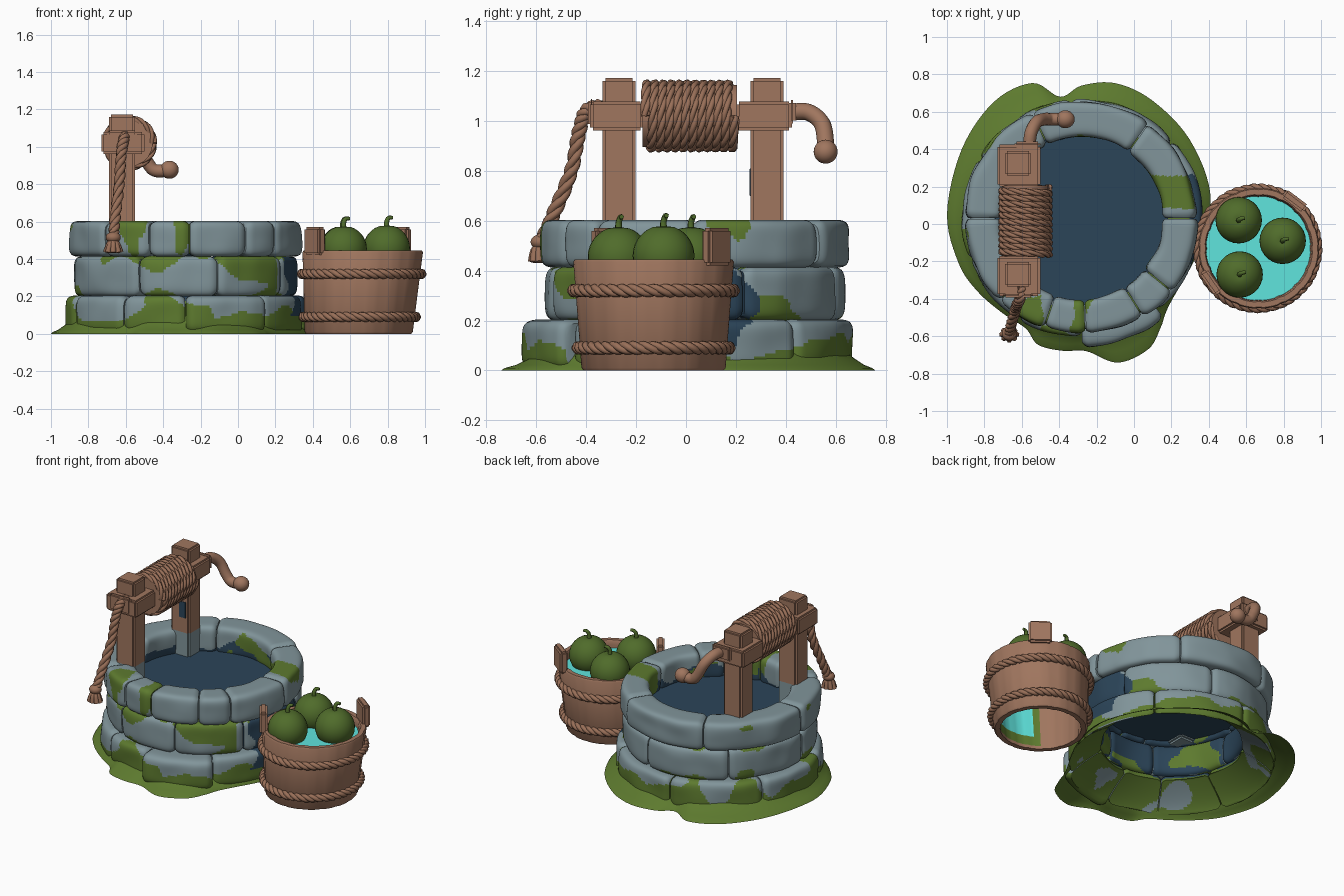
import bpy, bmesh, random
from math import sin, cos, pi, radians, atan2, degrees, hypot
from mathutils import Vector, Matrix, noise

random.seed(4)
if "Cube" in bpy.data.objects:
    bpy.data.objects.remove(bpy.data.objects["Cube"])

def material(name, rgb):
    m = bpy.data.materials.new(name)
    m.use_nodes = True
    m.diffuse_color = (*rgb, 1)
    m.node_tree.nodes["Principled BSDF"].inputs["Base Color"].default_value = (*rgb, 1)
    return m

STONE = material("grey stone", (0.22, 0.3, 0.325))
MOSS = material("green moss", (0.11, 0.195, 0.028))
WET = material("dark blue water", (0.024, 0.058, 0.098))
WOOD = material("brown wood", (0.35, 0.18, 0.113))
ROPE = material("brown rope", (0.315, 0.158, 0.097))
FRUIT = material("fruit green", (0.08, 0.15, 0.024))
POOL = material("turquoise water", (0.115, 0.78, 0.73))
CENTRE, BUCKET = Vector((-0.28, 0.03, 0)), Vector((0.645, -0.13, 0))

def finish(name, bm, mats, angle=40, rule=None):
    bmesh.ops.recalc_face_normals(bm, faces=bm.faces)
    if rule:
        for f in bm.faces:
            f.material_index = rule(f.calc_center_median())
    me = bpy.data.meshes.new(name)
    bm.to_mesh(me)
    bm.free()
    for m in mats:
        me.materials.append(m)
    me.shade_smooth()
    me.set_sharp_from_angle(angle=radians(angle))
    bpy.context.collection.objects.link(bpy.data.objects.new(name, me))

def bridge(bm, rings, closed=False):
    for a, b in zip(rings, rings[1:] + rings[:1] if closed else rings[1:]):
        for i in range(len(a)):
            j = (i + 1) % len(a)
            bm.faces.new((a[i], a[j], b[j], b[i]))

def box(name, lo, hi, turn=0, mats=(WOOD,), split=None, bevel=0.012):
    lo, hi = Vector(lo), Vector(hi)
    bm = bmesh.new()
    bmesh.ops.create_cube(bm, size=1)
    bmesh.ops.scale(bm, vec=hi - lo, verts=bm.verts)
    bmesh.ops.bevel(bm, geom=bm.edges[:], offset=bevel, segments=2, affect='EDGES')
    bmesh.ops.transform(bm, matrix=Matrix.Translation((lo + hi) / 2) @ Matrix.Rotation(turn, 4, 'Z'), verts=bm.verts)
    if split:
        bmesh.ops.bisect_plane(bm, geom=bm.verts[:] + bm.edges[:] + bm.faces[:], plane_co=(0, 0, split), plane_no=(0, 0, 1))
    finish(name, bm, mats, 35, (lambda c: int(c.z < split)) if split else None)

def ball(name, centre, size, mat, dimple=0):
    bm = bmesh.new()
    bmesh.ops.create_uvsphere(bm, u_segments=28, v_segments=18, radius=1)
    for v in bm.verts:
        if v.co.z > 0:
            v.co.z -= dimple * max(0, 1 - hypot(v.co.x, v.co.y) / 0.4) ** 2
        v.co = Vector(centre) + Vector(a * b for a, b in zip(v.co, size))
    finish(name, bm, [mat], 60)

def smooth_path(pts, steps=10, closed=False):
    # Catmull-Rom through a few points
    pts = [Vector(p) for p in pts]
    n, out = len(pts), []
    get = (lambda i: pts[i % n]) if closed else (lambda i: pts[max(0, min(n - 1, i))])
    for i in range(n if closed else n - 1):
        a, b, c, d = (get(i + k) for k in (-1, 0, 1, 2))
        for t in (s / steps for s in range(steps)):
            out.append(0.5 * (2 * b + (c - a) * t + (2 * a - 5 * b + 4 * c - d) * t * t + (3 * b - a - 3 * c + d) * t ** 3))
    return out if closed else out + [pts[-1]]

def tubes(name, paths, radius, mat, closed=False, res=1, radii=lambda t: 1):
    cu = bpy.data.curves.new(name, 'CURVE')
    cu.dimensions = '3D'
    cu.bevel_depth, cu.bevel_resolution, cu.use_fill_caps = radius, res, True
    for path in paths:
        sp = cu.splines.new('POLY')
        sp.points.add(len(path) - 1)
        sp.use_cyclic_u = closed
        for i, p in enumerate(path):
            sp.points[i].co = (*p, 1)
            sp.points[i].radius = radii(i / (len(path) - 1))
    tmp = bpy.data.objects.new(name + " helper", cu)
    bpy.context.collection.objects.link(tmp)
    me = bpy.data.meshes.new_from_object(tmp.evaluated_get(bpy.context.evaluated_depsgraph_get()))
    bpy.data.objects.remove(tmp)
    bm = bmesh.new()
    bm.from_mesh(me)
    finish(name, bm, [mat], 70)

def rope(name, path, radius, ref, turns, closed=False):
    # Three strands twisted about a path
    ref, n, strands = Vector(ref), len(path), [[], [], []]
    for i, p in enumerate(path):
        a = path[i - 1] if closed or i else p
        b = path[(i + 1) % n] if closed or i < n - 1 else p
        t = (b - a).normalized()
        u = (ref - t * ref.dot(t)).normalized()
        for k in range(3):
            ang = 2 * pi * (turns * i / n + k / 3)
            strands[k].append(p + (u * cos(ang) + t.cross(u) * sin(ang)) * radius * 0.5)
    tubes(name, strands, radius * 0.6, ROPE, closed)

# Stone courses: rounded arc blocks with moss and damp patches; the foot is hollowed towards the shaft
def hollow(r):
    return 0.16 * min(1, max(0, (0.637 - r) / 0.197)) ** 0.7

def stone_rule(row, mid):
    def rule(c):
        d = c - CENTRE
        ang, r = degrees(atan2(d.y, d.x)), hypot(d.x, d.y)
        n = noise.noise(c * 4.5 + Vector((3, 7, 1))) + 0.2 * noise.noise(c * 11)
        if row == 0 and c.z < hollow(r) + 0.015:
            return int(n > -0.3)
        if r < mid - 0.05 and c.z < 0.5 + 0.15 * n:
            return 1 if n > 0.2 else 0 if n < -0.4 else 2
        if abs(ang + 2) < 24 + 12 * n and 0.1 < c.z < 0.41 and r > mid:
            return 2
        if row == 0:
            return int(c.z < 0.125 + 0.14 * n or n > 0.26)
        if row == 1:
            edge = abs(c.z - 0.305) / 0.1
            return int(n + 0.36 * edge ** 2 + (0.2 if -75 < ang < -35 else 0) > 0.34)
        near = max(0, 1 - min(abs(ang - 17), abs(ang + 92), abs(ang + 118)) / 14)
        return int(n - 0.2 + 0.9 * near - 2.5 * max(0, 0.57 - c.z) > 0.33)
    return rule

def arc_stone(name, a0, a1, ri, ro, z0, z1, row):
    bm, rings, loop, side = bmesh.new(), [], [], 15
    arc = radians(a1 - a0)
    segs = int(arc * ro / 0.0125)
    square = [(-1 + 2 * i / side, -1) for i in range(side)]
    for k in range(4):
        loop += square
        square = [(-y, x) for x, y in square]
    mid, hr, hz = (ri + ro) / 2, (ro - ri) / 2, (z1 - z0) / 2
    for t in (s / segs for s in range(segs + 1)):
        shrink = 1 - 0.16 * max(0, 1 - min(t, 1 - t) * arc * ro / 0.04) ** 2
        a = radians(a0) + 0.005 + (arc - 0.01) * t
        ring = []
        for x, y in loop:
            q = shrink / (abs(x) ** 5 + abs(y) ** 5) ** 0.2
            r, z = mid + x * q * hr, (z0 + z1) / 2 + y * q * hz
            r += 0.012 * noise.noise(CENTRE + Vector((r * cos(a), r * sin(a), z)) * 6)
            if row == 0:
                z = max(z, hollow(r))
            ring.append(bm.verts.new(CENTRE + Vector((r * cos(a), r * sin(a), z))))
        rings.append(ring)
    bridge(bm, rings)
    bm.faces.new(rings[0])
    bm.faces.new(rings[-1])
    finish(name, bm, [STONE, MOSS, WET], 50, stone_rule(row, mid))

courses = [
    ("lower_stone", (40, 95, 150, 200, 238, 270, 310, 350), 0.44, 0.642, 0.0, 0.205),
    ("middle_stone", (20, 75, 130, 185, 245, 287, 330), 0.435, 0.6, 0.2, 0.415),
    ("rim_stone", (0, 55, 115, 180, 225, 251, 272, 302, 321), 0.435, 0.62, 0.412, 0.604)]
for row, (name, joints, ri, ro, z0, z1) in enumerate(courses):
    for i, a in enumerate(joints):
        b = joints[i + 1] if i + 1 < len(joints) else joints[0] + 360
        bulge = 0.045 if row == 0 and a == 270 else random.uniform(-0.008, 0.006)
        arc_stone(f"{name}_{i + 1}", a, b, ri, ro + bulge, z0, z1, row)

# Wavy moss skirt around the foot
reach = {10: .70, 36: .715, 59: .735, 76: .745, 90: .71, 100: .66, 110: .77, 127: .78, 150: .74, 178: .72,
         200: .70, 215: .68, 230: .66, 243: .66, 251: .715, 262: .715, 272: .71, 284: .795, 297: .785,
         306: .72, 315: .66, 345: .65}
outline = smooth_path([(r * cos(radians(a)), r * sin(radians(a)), 0) for a, r in reach.items()], 6, True)
bm = bmesh.new()
bridge(bm, [[bm.verts.new(CENTRE + p.normalized() * (0.59 + (p.length - 0.59) * k) + Vector((0, 0, z))) for p in outline]
            for k, z in ((1, 0), (0.93, 0.009), (0.7, 0.022), (0.4, 0.05), (0, 0.095))])
finish("moss_skirt", bm, [MOSS], 60)

def disc(name, centre, radius, mat):
    bm = bmesh.new()
    bmesh.ops.create_circle(bm, cap_ends=True, segments=64, radius=radius)
    bmesh.ops.translate(bm, vec=centre, verts=bm.verts)
    finish(name, bm, [mat])

disc("well_water", CENTRE + Vector((0, 0, 0.44)), 0.46, WET)

# Winch frame, with a damp mark on the back post
for name, y0, y1, b0, b1 in (("front", -0.335, -0.203, -0.385, -0.17), ("back", 0.258, 0.39, 0.2, 0.425)):
    box(name + "_post", (-0.69, y0, 0.42), (-0.55, y1, 1.172), 0, (WOOD, STONE), 0.6)
    box(name + "_axle_block", (-0.73, b0, 0.962), (-0.5, b1, 1.078))
box("front_end_plate", (-0.7, -0.393, 0.975), (-0.54, -0.365, 1.088))
box("back_end_plate", (-0.64, 0.41, 0.99), (-0.5, 0.442, 1.085))
box("damp_mark", (-0.625, 0.254, 0.7), (-0.575, 0.261, 0.81), mats=[WET], bevel=0.002)

# Drum with wound rope
tubes("drum", [[(-0.58, -0.175, 1.02), (-0.58, 0.205, 1.02)]], 0.125, WOOD, res=8)
coil = [Vector((-0.58 + 0.126 * cos(t), -0.163 + 0.356 * t / (22 * pi), 1.02 + 0.126 * sin(t)))
        for t in (22 * pi * i / 640 for i in range(641))]
rope("drum_rope", coil, 0.02, (0, 1, 0), 44)

# Crank and its grip
tubes("crank", [smooth_path([(-0.56, 0.42, 1.035), (-0.55, 0.49, 1.035), (-0.52, 0.545, 0.99),
      (-0.48, 0.56, 0.91), (-0.44, 0.56, 0.872), (-0.36, 0.56, 0.875)])], 0.034, WOOD, res=4)
ball("crank_grip", (-0.367, 0.56, 0.877), (0.05, 0.048, 0.048), WOOD)

# Hanging rope and tassel
rope("hanging_rope", smooth_path([(-0.6, -0.34, 1.06), (-0.61, -0.4, 1.04), (-0.625, -0.43, 0.95),
     (-0.635, -0.46, 0.8), (-0.655, -0.53, 0.63), (-0.665, -0.58, 0.52)], 14), 0.028, (1, 0, 0), 5)
ball("tassel_knot", (-0.667, -0.585, 0.515), (0.04, 0.038, 0.03), ROPE)
tubes("tassel", [smooth_path([(-0.667, -0.585, 0.51), (-0.667 + 0.022 * cos(a), -0.59 + 0.02 * sin(a), 0.48),
      (-0.667 + 0.04 * cos(a), -0.59 + 0.03 * sin(a), 0.435)], 4) for a in (k * pi / 4 for k in range(8))], 0.016, ROPE)

# Bucket with staves, open underneath and stained inside
def bucket_point(a, r, z):
    return BUCKET + Vector((r * cos(a) + 0.05 * z, r * sin(a), z))

def bucket_rule(c):
    d = c - BUCKET
    ang = degrees(atan2(d.y, d.x - 0.05 * c.z)) % 360
    if hypot(d.x - 0.05 * c.z, d.y) > 0.253 + 0.08 * c.z or c.z > 0.4:
        return 0
    depth = min(c.z - 0.03, (ang - 228) / 200, (340 - ang) / 200)
    return 1 if depth > 0.05 else 2 if depth > 0 else 0

bm, rings = bmesh.new(), []
inner = [(0.282 - 0.032 * k / 20, 0.435 * (1 - k / 20)) for k in range(21)]
for r, z in [(0.282, 0), (0.29, 0.01), (0.306, 0.22), (0.323, 0.435), (0.317, 0.445), (0.288, 0.445)] + inner:
    rings.append([bm.verts.new(bucket_point(2 * pi * i / 80, r - (0.004 if i % 5 == 0 else 0), z)) for i in range(80)])
bridge(bm, rings, True)
finish("bucket", bm, [WOOD, POOL, MOSS], 40, bucket_rule)
disc("bucket_water", BUCKET + Vector((0.02, 0, 0.395)), 0.287, POOL)
for name, z, r in (("upper", 0.32, 0.32), ("lower", 0.09, 0.302)):
    rope(name + "_bucket_band", [bucket_point(2 * pi * i / 240, r, z) for i in range(240)], 0.025, (0, 0, 1), 15, True)
for name, deg in (("left", 53), ("right", 215)):
    c, half = bucket_point(radians(deg), 0.316, 0.495), Vector((0.025, 0.073, 0.075))
    box(name + "_bucket_ear", c - half, c + half, radians(deg))

# Floating fruit with curled stems
for i, (x, y, z) in enumerate(((0.56, 0.02, 0.455), (0.795, -0.09, 0.46), (0.565, -0.27, 0.455))):
    ball(f"fruit_{i + 1}", (x, y, z), (0.124, 0.124, 0.122), FRUIT, 0.08)
    top = Vector((x, y, z + 0.106))
    tubes(f"fruit_stem_{i + 1}", [smooth_path([top + Vector(o) for o in ((0, 0, 0), (0, 0, 0.03), (0.01, 0.008, 0.053),
          (0.032, 0.012, 0.055))], 5)], 0.012, FRUIT, radii=lambda t: 1.3 - 0.5 * t)
